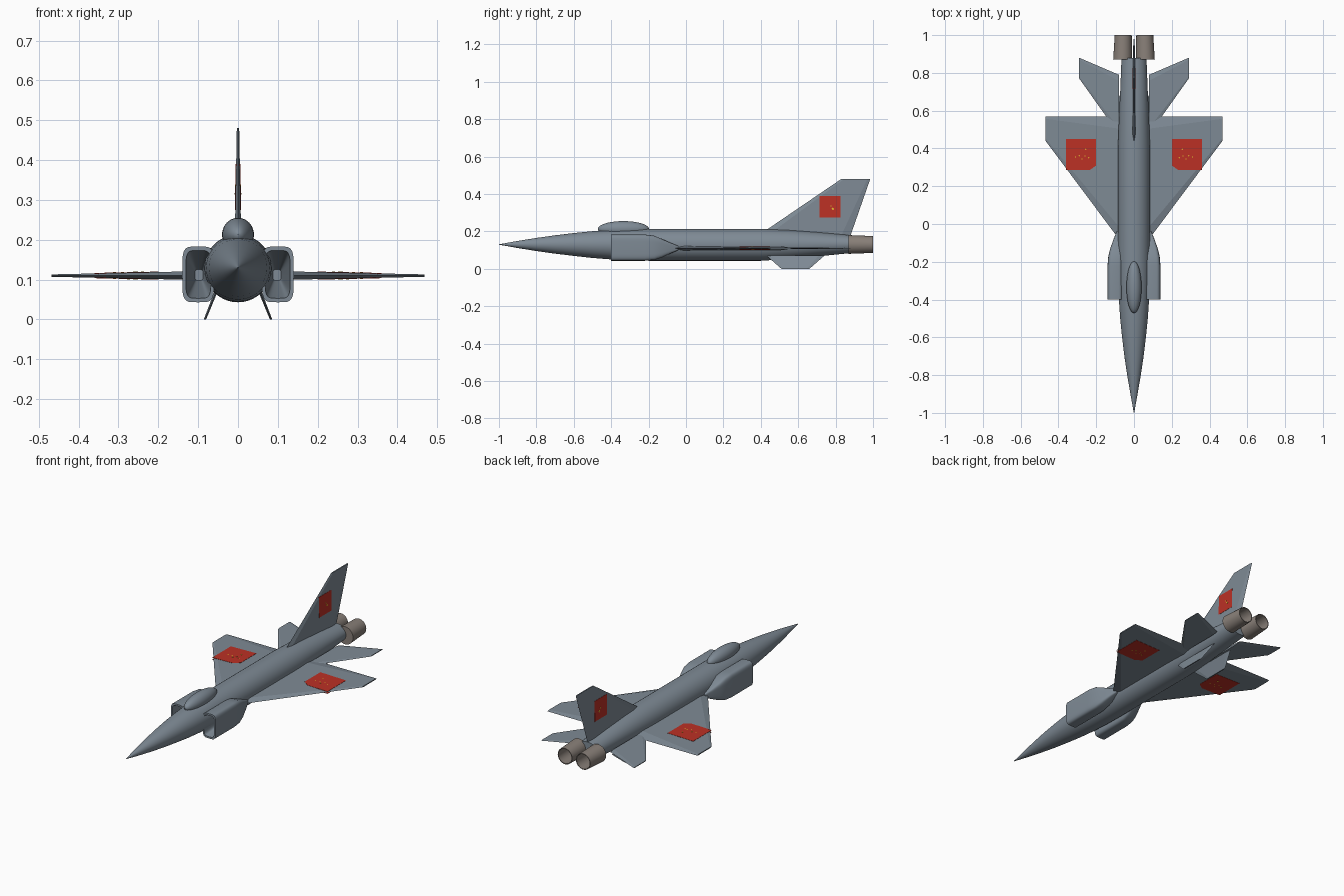
import bpy, bmesh
from math import sin, cos, pi, copysign, radians
from mathutils import Vector

cube = bpy.data.objects.get("Cube")
if cube:
    bpy.data.objects.remove(cube, do_unlink=True)


def material(name, rgb):
    mat = bpy.data.materials.new(name)
    mat.use_nodes = True
    mat.diffuse_color = (*rgb, 1)
    mat.node_tree.nodes["Principled BSDF"].inputs["Base Color"].default_value = (*rgb, 1)
    return mat


GREY = material("blue grey paint", (0.21, 0.255, 0.30))
METAL = material("warm metal", (0.25, 0.215, 0.19))
RED = material("red marking", (0.50, 0.03, 0.018))
YELLOW = material("yellow fleck", (0.80, 0.55, 0.03))


def finish(name, bm, mat, mirror, smooth):
    bmesh.ops.recalc_face_normals(bm, faces=bm.faces)
    mesh = bpy.data.meshes.new(name)
    bm.to_mesh(mesh)
    bm.free()
    mesh.materials.append(mat)
    obj = bpy.data.objects.new(name, mesh)
    bpy.context.collection.objects.link(obj)
    if mirror:
        mod = obj.modifiers.new("mirror", "MIRROR")
        mod.use_mirror_merge = False
    if smooth:
        bpy.ops.object.select_all(action="DESELECT")
        obj.select_set(True)
        bpy.context.view_layer.objects.active = obj
        bpy.ops.object.shade_smooth_by_angle(angle=radians(35))
    return obj


def bridge(bm, rings):
    """Skin a closed solid through a list of rings of points."""
    loops = [[bm.verts.new(p) for p in ring] for ring in rings]
    for a, b in zip(loops, loops[1:]):
        for i in range(len(a)):
            j = (i + 1) % len(a)
            bm.faces.new((a[i], a[j], b[j], b[i]))
    bm.faces.new(loops[0])
    bm.faces.new(loops[-1])


def loft(name, rings, mat, mirror=False, smooth=True):
    bm = bmesh.new()
    bridge(bm, rings)
    return finish(name, bm, mat, mirror, smooth)


def oval(y, x, z, rx, rz, power=1.0, n=40):
    """Ring across y; a power below one squares it off."""
    def bend(v):
        return copysign(abs(v) ** power, v)
    return [(x + rx * bend(cos(2 * pi * i / n)), y, z + rz * bend(sin(2 * pi * i / n)))
            for i in range(n)]


def box_ring(y, x0, x1, z0, z1):
    return oval(y, (x0 + x1) / 2, (z0 + z1) / 2, (x1 - x0) / 2, (z1 - z0) / 2, 0.42)


# Fuselage: y, half width, bottom, top
hull = [(-1.0, .001, .129, .131), (-.9, .019, .111, .149), (-.8, .036, .095, .165),
        (-.7, .051, .081, .179), (-.6, .063, .069, .191), (-.5, .073, .058, .201),
        (-.4, .080, .050, .208), (-.3, .084, .045, .212), (-.2, .085, .043, .213),
        (.4, .085, .043, .213), (.55, .080, .052, .207), (.7, .073, .066, .196),
        (.88, .066, .084, .180)]
loft("fuselage", [oval(y, 0, (a + b) / 2, w, (b - a) / 2) for y, w, a, b in hull], GREY)

# Canopy
bm = bmesh.new()
bmesh.ops.create_uvsphere(bm, u_segments=32, v_segments=20, radius=1)
for v in bm.verts:
    v.co = Vector((v.co.x * .04, v.co.y * .137 - .335, v.co.z * .042 + .213))
finish("canopy", bm, GREY, False, True)

# Air intakes: tapered shell outside, narrowing duct inside
loft("air_intakes", [
    box_ring(-.04, .06, .092, .100, .122),
    box_ring(-.08, .06, .108, .083, .138),
    box_ring(-.13, .06, .126, .060, .160),
    box_ring(-.17, .06, .136, .047, .177),
    box_ring(-.22, .06, .140, .043, .183),
    box_ring(-.40, .06, .140, .043, .183),
    box_ring(-.40, .068, .131, .053, .173),
    box_ring(-.12, .088, .108, .098, .125)], GREY, mirror=True)

# Exhaust nozzles: hollow, tapering to the rear
loft("exhaust_nozzles", [oval(y, x, .13, r, r) for y, x, r in
     [(.87, .06, .050), (1.0, .057, .045), (1.0, .057, .041), (.88, .06, .045)]],
     METAL, mirror=True)


# Flying surfaces: each place() maps span, chord and thickness to the model
def flat_place(s, c, t):
    return (s, c, .11 + t)


def fin_place(s, c, t):
    return (t, c, s)


def ventral_place(s, c, t):
    return (.055 + .028 * s + t, c, .07 - .07 * s)


class Surface:
    def __init__(self, root, tip, place):
        # root and tip: span, leading edge, trailing edge, half thickness
        self.root, self.tip, self.place = root, tip, place

    def half(self, s):
        f = (s - self.root[0]) / (self.tip[0] - self.root[0])
        return self.root[3] + f * (self.tip[3] - self.root[3])

    def build(self, name, mirror=True):
        rings = []
        for s, lead, trail, h in (self.root, self.tip):
            section = [(0, 0), (.1, h), (.9, h), (1, 0), (.9, -h), (.1, -h)]
            rings.append([self.place(s, lead + f * (trail - lead), t) for f, t in section])
        return loft(name, rings, GREY, mirror, smooth=False)

    def plates(self, name, outlines, mat, lift, sides, mirror=True):
        bm = bmesh.new()
        for side in sides:
            for pts in outlines:
                bridge(bm, [[self.place(s, c, side * (self.half(s) + d)) for s, c in pts]
                            for d in (-.001, lift)])
        return finish(name, bm, mat, mirror, False)


def diamond(s, c, r):
    return [(s - r, c), (s, c - r), (s + r, c), (s, c + r)]


wing = Surface((.05, -.12, .57, .0122), (.468, .44, .57, .003), flat_place)
wing.build("main_wings")
tail = Surface((.08, .475, .79, .005), (.29, .77, .88, .002), flat_place)
tail.build("tailplanes")
fin = Surface((.15, .345, .87, .009), (.48, .83, .985, .003), fin_place)
fin.build("tail_fin", mirror=False)
ventral = Surface((0, .43, .74, .004), (1, .51, .66, .003), ventral_place)
ventral.build("ventral_fins")

# Red panels and yellow flecks on wings (both faces) and tail fin
panel = [(.2, .45), (.2, .31), (.235, .285), (.36, .285), (.36, .45)]
flecks = [(.24, .35), (.26, .36), (.275, .345), (.31, .355), (.29, .362), (.255, .395)]
wing.plates("wing_red_panels", [panel], RED, .0012, (1, -1))
wing.plates("wing_flecks", [diamond(s, c, .004) for s, c in flecks], YELLOW, .0022, (1, -1))

fin_panel = [(.275, .715), (.275, .825), (.39, .825), (.39, .715)]
fin.plates("fin_red_panels", [fin_panel], RED, .0012, (1,))
fin.plates("fin_flecks", [diamond(.32, .785, .007), diamond(.335, .775, .004)],
           YELLOW, .0022, (1,))
